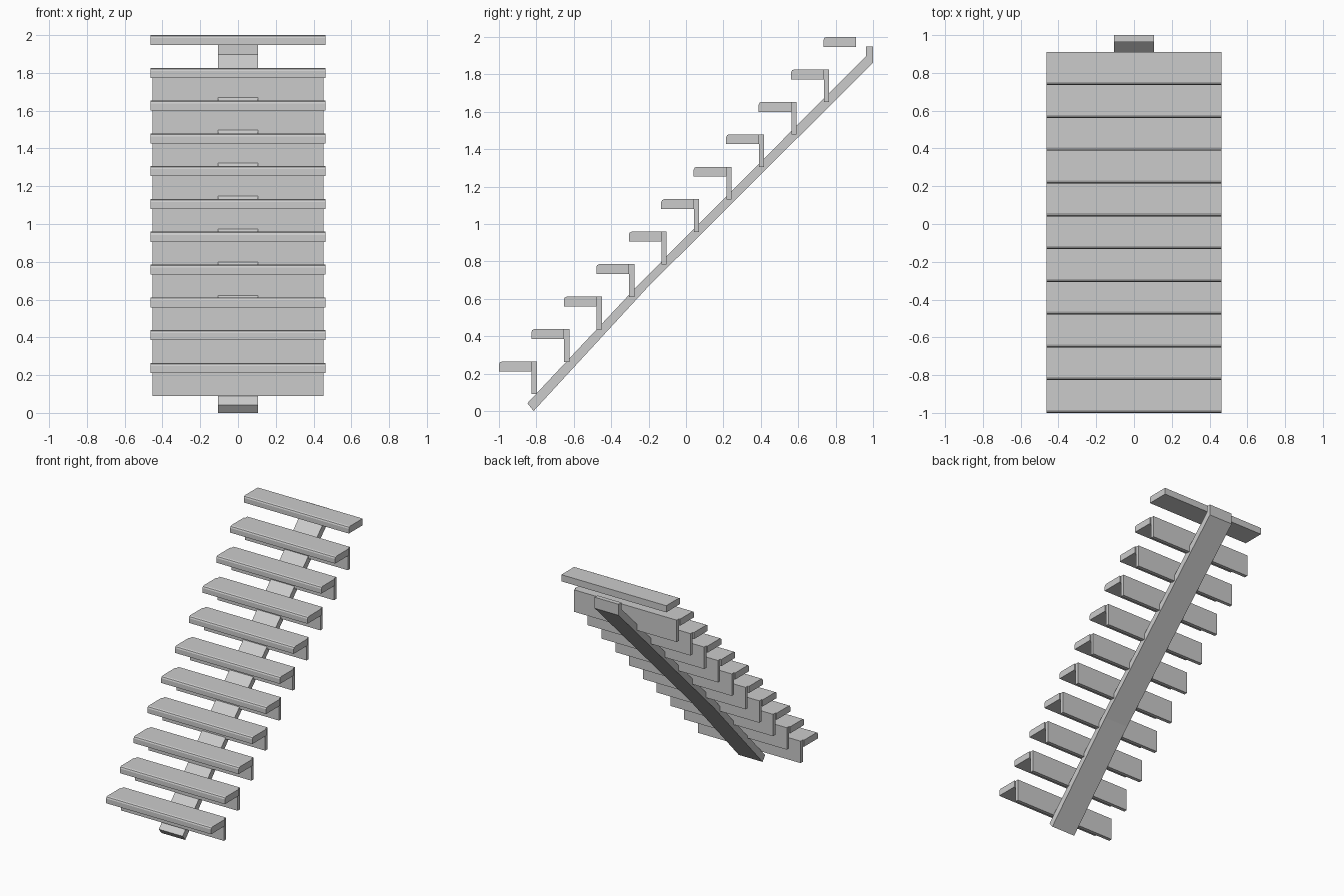
import bpy, bmesh

if "Cube" in bpy.data.objects:
    bpy.data.objects.remove(bpy.data.objects["Cube"])

STEP = 0.1735   # rise and run of each step
COUNT = 11


def extrude_profile(name, pts, half_width):
    """Extrude a (y, z) profile symmetrically along x."""
    bm = bmesh.new()
    face = bm.faces.new([bm.verts.new((-half_width, y, z)) for y, z in pts])
    res = bmesh.ops.extrude_face_region(bm, geom=[face])
    verts = [v for v in res["geom"] if isinstance(v, bmesh.types.BMVert)]
    bmesh.ops.translate(bm, verts=verts, vec=(2 * half_width, 0, 0))
    bmesh.ops.recalc_face_normals(bm, faces=bm.faces[:])
    mesh = bpy.data.meshes.new(name)
    bm.to_mesh(mesh)
    bm.free()
    obj = bpy.data.objects.new(name, mesh)
    bpy.context.collection.objects.link(obj)
    return obj


for i in range(COUNT):
    y, z = -1 + STEP * i, 0.265 + STEP * i
    # tread with an eased front nosing
    extrude_profile(f"tread_{i + 1}", [
        (y, z - 0.053), (y + 0.175, z - 0.053), (y + 0.175, z),
        (y + 0.016, z), (y + 0.005, z - 0.005), (y, z - 0.016)], 0.463)
    # riser hanging from the back of the tread (none on the top step)
    if i < COUNT - 1:
        extrude_profile(f"riser_{i + 1}", [
            (y + 0.175, z - 0.175), (y + 0.203, z - 0.175),
            (y + 0.203, z), (y + 0.175, z)], 0.453)

# central stringer, slightly bent, with an upright end at the top
extrude_profile("stringer", [
    (-0.815, 0.0), (-0.205, 0.662), (1.0, 1.862), (1.0, 1.95),
    (0.963, 1.95), (0.963, 1.898), (-0.246, 0.684), (-0.848, 0.042)], 0.105)
